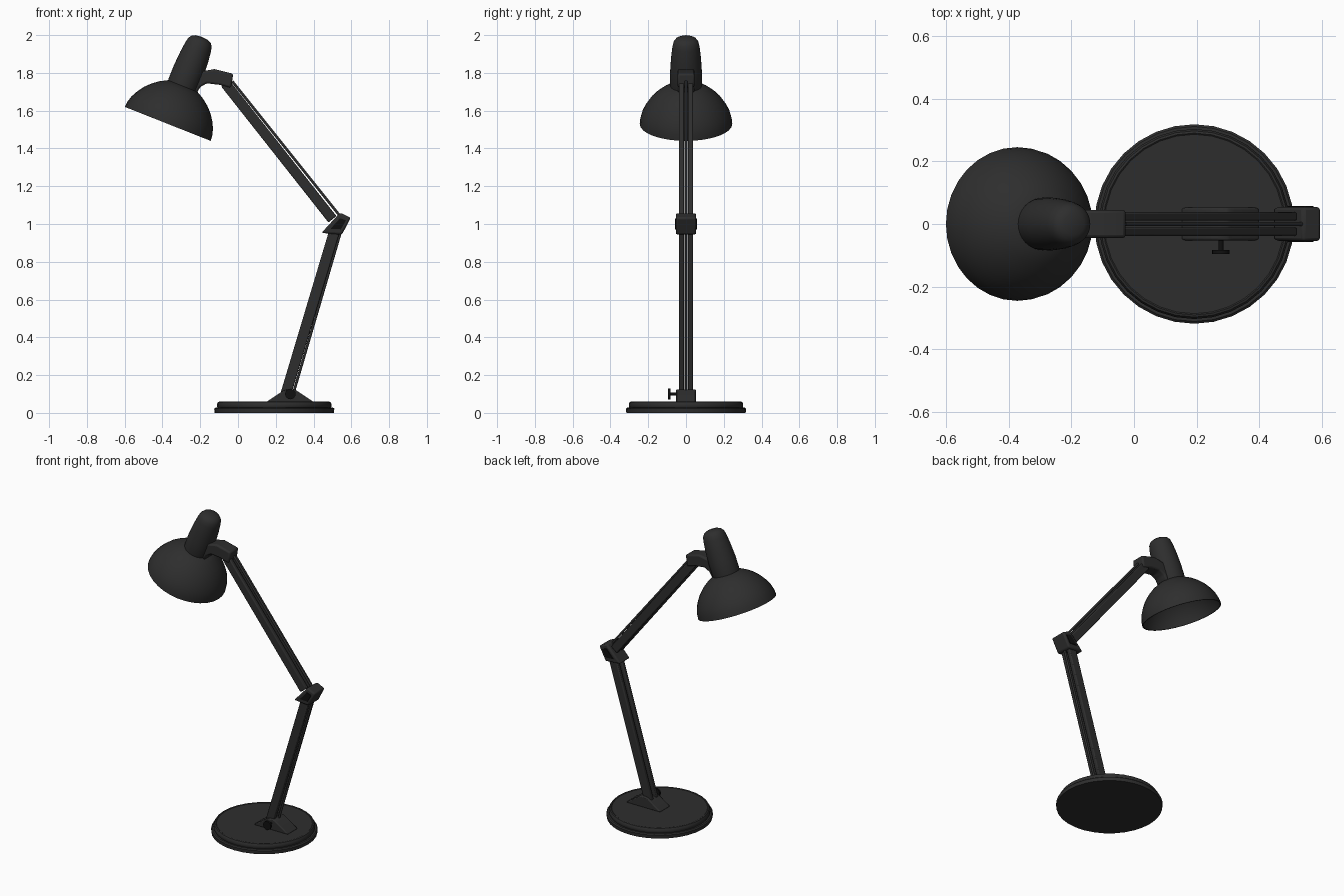
import bpy, bmesh, math
from mathutils import Vector, Matrix

if "Cube" in bpy.data.objects:
    bpy.data.objects.remove(bpy.data.objects["Cube"], do_unlink=True)


def material(name, value):
    m = bpy.data.materials.new(name)
    m.use_nodes = True
    color = (value, value, value, 1)
    m.diffuse_color = color
    m.node_tree.nodes["Principled BSDF"].inputs["Base Color"].default_value = color
    return m


GREY = material("charcoal paint", 0.027)
BLACK = material("black fitting", 0.005)


def finish(name, bm, mat, bevel=0.0, segments=2):
    bmesh.ops.recalc_face_normals(bm, faces=bm.faces)
    mesh = bpy.data.meshes.new(name)
    bm.to_mesh(mesh)
    bm.free()
    mesh.materials.append(mat)
    ob = bpy.data.objects.new(name, mesh)
    bpy.context.collection.objects.link(ob)
    if bevel:
        mod = ob.modifiers.new("soft edges", "BEVEL")
        mod.width = bevel
        mod.segments = segments
        mod.limit_method = "ANGLE"
    bpy.ops.object.select_all(action="DESELECT")
    bpy.context.view_layer.objects.active = ob
    ob.select_set(True)
    bpy.ops.object.shade_smooth_by_angle(angle=math.radians(35))
    return ob


def lathe(name, profile, mat, steps=32):
    """Spin (radius, height) points around z."""
    bm = bmesh.new()
    verts = [bm.verts.new((r, 0, h)) for r, h in profile]
    edges = [bm.edges.new(pair) for pair in zip(verts, verts[1:])]
    bmesh.ops.spin(bm, geom=verts + edges, cent=(0, 0, 0), axis=(0, 0, 1),
                   angle=math.tau, steps=steps)
    bmesh.ops.remove_doubles(bm, verts=bm.verts, dist=0.0005)
    return finish(name, bm, mat)


def prism(name, outline, half, mat, bevel=0.0):
    """Extrude an (x, z) outline across y."""
    bm = bmesh.new()
    face = bm.faces.new([bm.verts.new((x, -half, z)) for x, z in outline])
    out = bmesh.ops.extrude_face_region(bm, geom=[face])
    moved = [v for v in out["geom"] if isinstance(v, bmesh.types.BMVert)]
    bmesh.ops.translate(bm, verts=moved, vec=(0, 2 * half, 0))
    return finish(name, bm, mat, bevel)


def bar(name, a, b, y, depth, width, mat):
    """Flat bar between two (x, z) points."""
    a, b = Vector((a[0], y, a[1])), Vector((b[0], y, b[1]))
    d = b - a
    bm = bmesh.new()
    turn = Matrix.Rotation(math.atan2(d.x, d.z), 4, "Y")
    size = Matrix.Diagonal((width, depth, d.length, 1))
    bmesh.ops.create_cube(bm, size=1, matrix=Matrix.Translation((a + b) / 2) @ turn @ size)
    return finish(name, bm, mat, bevel=0.006)


def rod(name, a, b, radius, mat, sides=12):
    a, b = Vector(a), Vector(b)
    d = b - a
    bm = bmesh.new()
    place = Matrix.Translation((a + b) / 2) @ d.to_track_quat("Z", "Y").to_matrix().to_4x4()
    bmesh.ops.create_cone(bm, cap_ends=True, segments=sides, radius1=radius,
                          radius2=radius, depth=d.length, matrix=place)
    return finish(name, bm, mat)


# Stepped round base
base = lathe("base", [(0, 0), (0.316, 0), (0.318, 0.022), (0.311, 0.028), (0.3, 0.028),
                      (0.303, 0.034), (0.303, 0.048), (0.297, 0.058), (0.29, 0.06),
                      (0.286, 0.057), (0, 0.057)], GREY)
base.location.x = 0.192

# Foot bracket and clamp screw
prism("foot_bracket", [(0.15, 0.055), (0.16, 0.065), (0.24, 0.118), (0.26, 0.125),
                       (0.3, 0.125), (0.32, 0.112), (0.39, 0.065), (0.4, 0.055)],
      0.052, GREY, 0.012)
rod("clamp_screw", (0.277, -0.04, 0.1), (0.277, -0.09, 0.1), 0.008, BLACK)
rod("clamp_knob", (0.277, -0.083, 0.1), (0.277, -0.095, 0.1), 0.028, BLACK, 16)

# Paired arm bars, left and right
for side, y in (("left", 0.024), ("right", -0.024)):
    bar("lower_arm_" + side, (0.25, 0.09), (0.519, 0.99), y, 0.027, 0.056, GREY)
    bar("upper_arm_" + side, (0.5, 1.025), (-0.068, 1.745), y, 0.027, 0.054, GREY)

# Thin tension rods
rod("lower_tension_rod", (0.292, 0, 0.1), (0.547, 0, 0.97), 0.007, GREY)
rod("upper_tension_rod", (0.55, 0, 1.03), (-0.03, 0, 1.755), 0.007, GREY)

# Elbow bracket with dark pivot block
prism("elbow_bracket", [(0.442, 0.953), (0.54, 1.06), (0.597, 1.033), (0.55, 0.943)],
      0.054, GREY, 0.01)
prism("elbow_pivot", [(0.49, 0.975), (0.54, 1.03), (0.572, 1.02), (0.545, 0.972)],
      0.058, BLACK)

# Curved neck joining arm to lamp head
prism("head_neck", [(-0.26, 1.74), (-0.24, 1.79), (-0.18, 1.81), (-0.125, 1.82),
                    (-0.025, 1.795), (-0.037, 1.72), (-0.1, 1.737), (-0.165, 1.745),
                    (-0.2, 1.725), (-0.22, 1.69)], 0.045, GREY, 0.01)

# Tilted lamp head: hollow shade and socket cap
shade = lathe("shade", [(0.238, 0), (0.245, 0), (0.242, 0.03), (0.232, 0.065), (0.214, 0.1),
                        (0.19, 0.135), (0.16, 0.166), (0.125, 0.193), (0.085, 0.215),
                        (0, 0.225), (0, 0.213), (0.08, 0.205), (0.152, 0.16),
                        (0.206, 0.097), (0.233, 0.03), (0.238, 0)], GREY)
cap = lathe("socket_cap", [(0, 0.2), (0.08, 0.2), (0.084, 0.225), (0.084, 0.3),
                           (0.079, 0.38), (0.072, 0.44), (0.066, 0.465), (0.054, 0.482),
                           (0.035, 0.491), (0, 0.495)], GREY)
for part in (shade, cap):
    part.location = (-0.372, 0, 1.53)
    part.rotation_euler.y = 0.377
